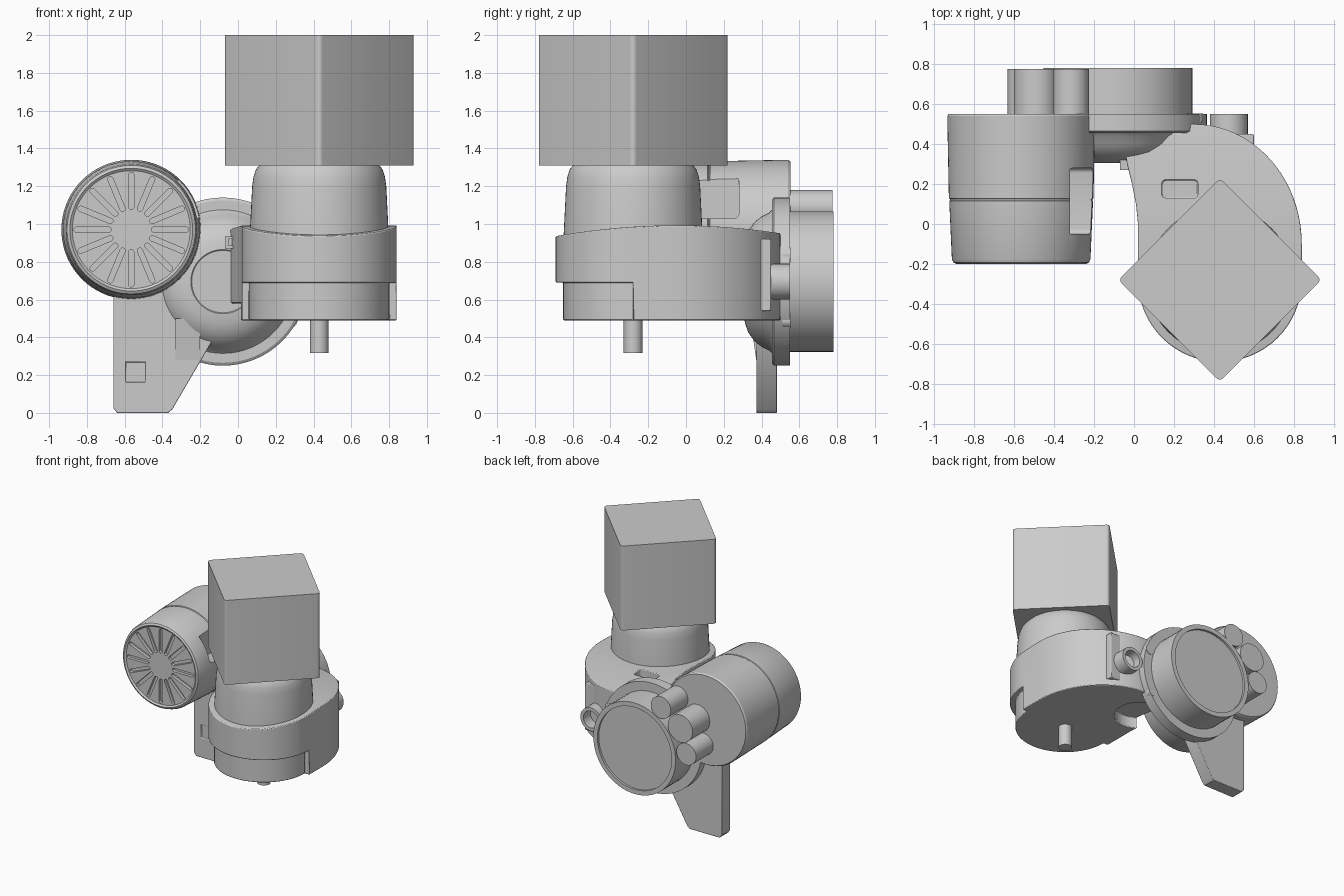
import bpy, bmesh
from math import sin, cos, pi, radians

if "Cube" in bpy.data.objects:
    bpy.data.objects.remove(bpy.data.objects["Cube"])


def finish(name, bm):
    bmesh.ops.remove_doubles(bm, verts=bm.verts, dist=1e-5)
    bmesh.ops.recalc_face_normals(bm, faces=bm.faces)
    me = bpy.data.meshes.new(name)
    bm.to_mesh(me)
    bm.free()
    ob = bpy.data.objects.new(name, me)
    bpy.context.collection.objects.link(ob)
    return ob


def place(axis, a, b, h):
    return {'x': (h, a, b), 'y': (a, h, b), 'z': (a, b, h)}[axis]


def add_prism(bm, pts, lo, hi, axis):
    low = [bm.verts.new(place(axis, a, b, lo)) for a, b in pts]
    high = [bm.verts.new(place(axis, a, b, hi)) for a, b in pts]
    n = len(pts)
    bm.faces.new(low)
    bm.faces.new(high[::-1])
    for i in range(n):
        j = (i + 1) % n
        bm.faces.new((low[i], high[i], high[j], low[j]))


def prism(name, pts, lo, hi, axis):
    bm = bmesh.new()
    add_prism(bm, pts, lo, hi, axis)
    return finish(name, bm)


def rect(a0, a1, b0, b1):
    return [(a0, b0), (a1, b0), (a1, b1), (a0, b1)]


def arc(ca, cb, ra, rb, start, end, n):
    return [(ca + ra * cos(radians(start + (end - start) * i / n)),
             cb + rb * sin(radians(start + (end - start) * i / n))) for i in range(n + 1)]


def round_rect(a0, a1, b0, b1, r):
    out = []
    for ca, cb, s in ((a1-r, b1-r, 0), (a0+r, b1-r, 90), (a0+r, b0+r, 180), (a1-r, b0+r, 270)):
        out += arc(ca, cb, r, r, s, s + 90, 4)
    return out


def lathe(name, profile, ca, cb, axis, n=64):
    """profile is (radius, height along axis); zero-radius ends close the solid"""
    bm = bmesh.new()
    rings = []
    for r, h in profile:
        if r == 0:
            rings.append([bm.verts.new(place(axis, ca, cb, h))] * n)
        else:
            rings.append([bm.verts.new(place(axis, ca + r * cos(2*pi*i/n), cb + r * sin(2*pi*i/n), h))
                          for i in range(n)])
    for p, q in zip(rings, rings[1:]):
        for i in range(n):
            j = (i + 1) % n
            bm.faces.new(list(dict.fromkeys((p[i], p[j], q[j], q[i]))))
    return finish(name, bm)


def boolean(ob, cutter, op='DIFFERENCE'):
    m = ob.modifiers.new("cut", 'BOOLEAN')
    m.operation, m.object, m.solver = op, cutter, 'EXACT'
    bpy.context.view_layer.objects.active = ob
    bpy.ops.object.modifier_apply(modifier=m.name)
    bpy.data.objects.remove(cutter, do_unlink=True)


def bevel(ob, width, segments=2):
    m = ob.modifiers.new("bevel", 'BEVEL')
    m.width, m.segments, m.limit_method, m.angle_limit = width, segments, 'ANGLE', radians(45)


CX, CY = 0.43, -0.28      # upright rotor axis
MX, MZ = -0.565, 0.97     # side motor axis
DX, DZ = -0.08, 0.695     # valve drum axis

# Top block, turned 45 degrees
block = prism("top_block", round_rect(-0.36, 0.36, -0.36, 0.36, 0.025), 1.31, 2.0, 'z')
for v in block.data.vertices:
    x, y, z = v.co
    s = cos(pi / 4)
    v.co = (CX + s * (x - y), CY + s * (x + y), z)

# Upright motor and its lower shaft
lathe("upright_motor", [(0, 0.9), (0.37, 0.9), (0.365, 1.0), (0.355, 1.2), (0.348, 1.25),
                        (0.335, 1.29), (0.31, 1.32), (0, 1.32)], CX, CY, 'z')
lathe("drive_shaft", [(0, 0.318), (0.05, 0.318), (0.05, 0.55), (0, 0.55)], CX, CY, 'z', 24)

# Scroll housing with a gently arched top
outline = arc(CX, CY, 0.41, 0.41, 180, 360, 32)
outline += arc(0.30, -0.10, 0.54, 0.60, 0, 90, 20)
outline += [(-0.05, 0.50), (-0.045, 0.38), (-0.035, 0.30), (-0.01, 0.20), (0.01, 0.1), (0.02, 0.0)]
housing = prism("scroll_housing", outline, 0.49, 1.2, 'z')
ys = [-0.8 + 0.1 * i for i in range(15)]
arch = [(-0.8, 0.3)] + [(y, 0.993 - 0.14 * (y + 0.05) ** 2) for y in ys] + [(0.6, 0.3)]
boolean(housing, prism("arch_cutter", arch, -0.5, 1.5, 'x'), 'INTERSECT')
# Stepped lower front
step = arc(CX, CY, 0.6, 0.6, 180, 360, 32) + arc(CX, CY, 0.37, 0.37, 360, 180, 32)
boolean(housing, prism("step_cutter", step, 0.4, 0.69, 'z'))
# Pocket in the top and hollow in the underside
boolean(housing, prism("pocket_cutter", round_rect(0.14, 0.32, 0.13, 0.22, 0.02), 0.90, 1.2, 'z'))
boolean(housing, prism("hollow_cutter", arc(0.12, 0.21, 0.19, 0.19, 0, 350, 35), 0.4, 0.58, 'z'))
bevel(housing, 0.012)

# Side port: mounting block and hollow pipe
port = prism("port_block", rect(0.35, 0.6, 0.54, 0.92), 0.37, 0.45, 'y')
bevel(port, 0.006)
lathe("port_pipe", [(0, 0.42), (0.095, 0.42), (0.095, 0.55), (0.068, 0.55), (0.068, 0.46), (0, 0.46)],
      0.475, DZ, 'y', 32)

# Small clip beside the housing
clip = prism("clip", rect(-0.07, 0.03, 0.87, 0.935), 0.27, 0.42, 'y')
boolean(clip, prism("clip_cutter", rect(-0.05, 0.015, 0.885, 0.92), 0.2, 0.29, 'y'))

# Valve bowl with flange
lathe("valve_bowl", [(0, 0.31), (0.165, 0.31), (0.17, 0.306), (0.22, 0.312), (0.27, 0.33), (0.315, 0.362),
                     (0.345, 0.40), (0.365, 0.44), (0.38, 0.455), (0.43, 0.455), (0.445, 0.465),
                     (0.445, 0.55), (0, 0.55)], DX, DZ, 'y')

# Rear drum with recessed face, and lobes round its side
lathe("rear_drum", [(0, 0.5), (0.372, 0.5), (0.372, 0.78), (0.335, 0.78), (0.335, 0.762), (0, 0.762)],
      DX, DZ, 'y')
for i, (x, z, r) in enumerate(((-0.315, 1.09, 0.09), (-0.49, 0.965, 0.112), (-0.545, 0.77, 0.088))):
    lathe(f"drum_lobe_{i + 1}", [(0, 0.5), (r, 0.5), (r, 0.775), (0, 0.775)], x, z, 'y', 32)
for i, a in enumerate((20, -30)):
    lathe(f"rim_tab_{i + 1}", [(0, 0.51), (0.04, 0.51), (0.04, 0.553), (0, 0.553)],
          DX + 0.41 * cos(radians(a)), DZ + 0.41 * sin(radians(a)), 'y', 20)

# Side motor with a seam and a lipped end
motor = lathe("side_motor", [(0, 0.552), (0.362, 0.552), (0.37, 0.54), (0.362, 0.128), (0.356, 0.125),
                             (0.356, 0.118), (0.360, 0.115), (0.347, -0.175), (0.34, -0.192),
                             (0.325, -0.2), (0.312, -0.19), (0, -0.19)], MX, MZ, 'y', 72)
# Sixteen radial vent slots
bm = bmesh.new()
for k in range(16):
    a = 2 * pi * k / 16
    slot = arc(0.29, 0, 0.014, 0.014, -90, 90, 6) + arc(0.12, 0, 0.014, 0.014, 90, 270, 6)
    add_prism(bm, [(MX + u * cos(a) - v * sin(a), MZ + u * sin(a) + v * cos(a)) for u, v in slot],
              -0.25, -0.165, 'y')
boolean(motor, finish("slot_cutter", bm))
# Recess on the inner side of the motor
boolean(motor, prism("recess_cutter", round_rect(-0.05, 0.28, 1.03, 1.25, 0.025), -0.32, 0.0, 'x'))

# Mounting foot
foot_shape = [(-0.64, 0.005), (-0.37, 0.005), (-0.348, 0.018), (-0.09, 0.46), (-0.09, 0.85),
              (-0.66, 0.95), (-0.66, 0.025)]
foot = prism("mounting_foot", foot_shape, 0.372, 0.482, 'y')
boolean(foot, prism("foot_cutter", rect(-0.595, -0.487, 0.162, 0.27), 0.3, 0.38, 'y'))
for v in foot.data.vertices:
    v.co.z = max(v.co.z, 0.0) if v.co.z > 0.006 else 0.0
bevel(foot, 0.006)
# Sloped gusset joining foot and bowl
prism("foot_gusset", [(0.34, 0.50), (0.372, 0.28), (0.46, 0.28), (0.46, 0.50)], -0.33, -0.2, 'x')

# Smooth curved surfaces, keep hard edges
bpy.ops.object.select_all(action='DESELECT')
for ob in bpy.context.collection.objects:
    ob.select_set(True)
    bpy.context.view_layer.objects.active = ob
bpy.ops.object.shade_smooth_by_angle(angle=radians(32))
